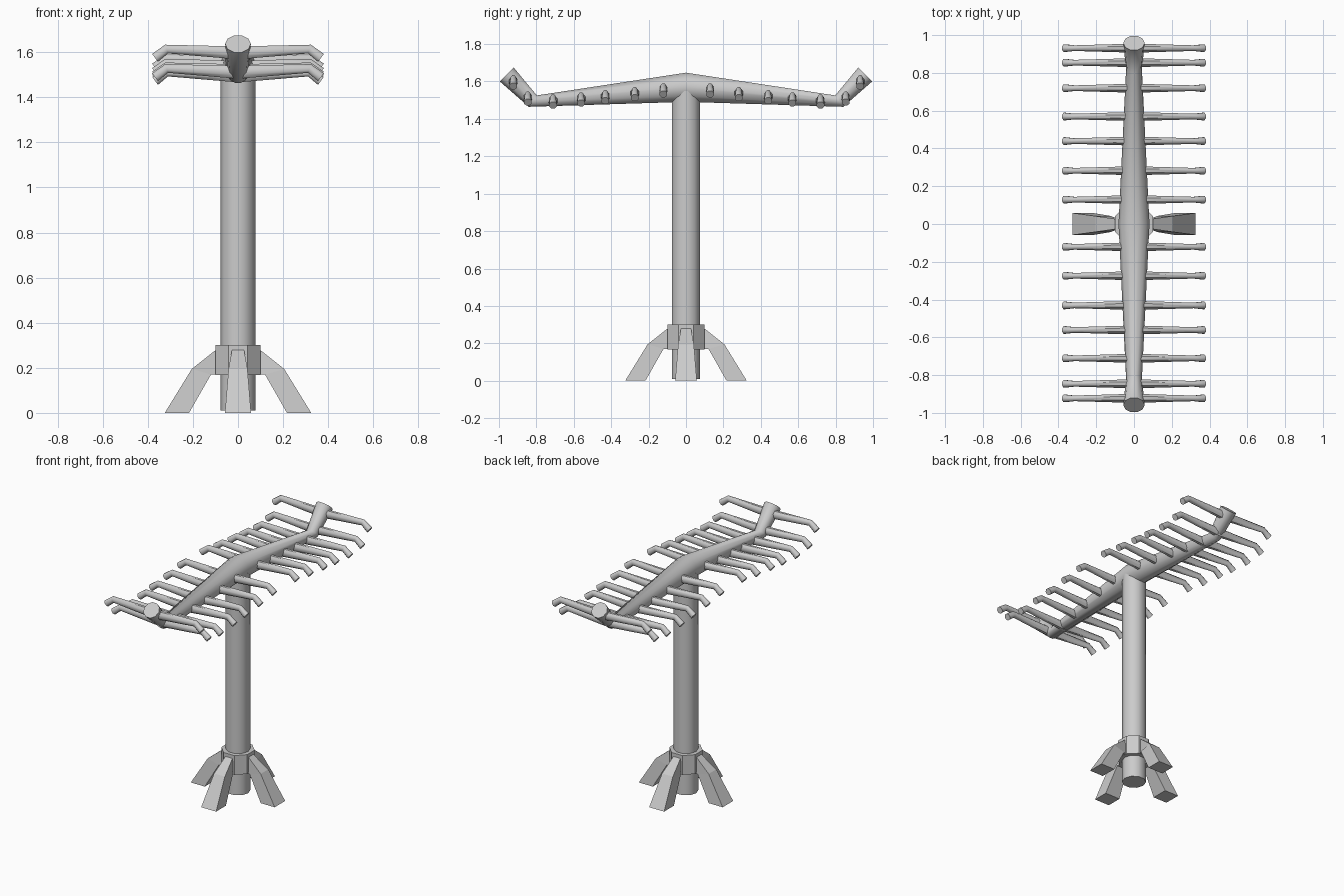
import bpy, bmesh, math
from mathutils import Vector, Matrix

if "Cube" in bpy.data.objects:
    bpy.data.objects.remove(bpy.data.objects["Cube"])


def loft(bm, rings):
    # skin a list of equally sized point rings and cap both ends
    vs = [[bm.verts.new(p) for p in r] for r in rings]
    n = len(vs[0])
    for a, b in zip(vs, vs[1:]):
        for i in range(n):
            j = (i + 1) % n
            bm.faces.new((a[i], a[j], b[j], b[i]))
    bm.faces.new(vs[0])
    bm.faces.new(vs[-1])


def ring(center, u, v, n, start=0.0):
    # ellipse of n points spanned by half-axes u and v
    c, u, v = Vector(center), Vector(u), Vector(v)
    angs = [start + math.tau * i / n for i in range(n)]
    return [c + u * math.cos(a) + v * math.sin(a) for a in angs]


def finish(name, bm, smooth=0):
    bmesh.ops.recalc_face_normals(bm, faces=bm.faces)
    me = bpy.data.meshes.new(name)
    bm.to_mesh(me)
    bm.free()
    ob = bpy.data.objects.new(name, me)
    bpy.context.collection.objects.link(ob)
    if smooth:
        bpy.ops.object.select_all(action='DESELECT')
        ob.select_set(True)
        bpy.context.view_layer.objects.active = ob
        bpy.ops.object.shade_smooth_by_angle(angle=math.radians(smooth))
    return ob


# upright column
bm = bmesh.new()
loft(bm, [ring((0, 0, z), (0.078, 0, 0), (0, 0.078, 0), 10) for z in (0.01, 1.55)])
finish("column", bm, 50)

# octagonal collar around the foot
bm = bmesh.new()
R = 0.1 / math.cos(math.pi / 8)
loft(bm, [ring((0, 0, z), (R, 0, 0), (0, R, 0), 8, math.pi / 8) for z in (0.167, 0.302)])
finish("collar", bm)

# four splayed legs: (outer x, outer z, inner x, inner z, half width)
LEG = [(0.085, 0.29, 0.085, 0.17, 0.025),
       (0.205, 0.195, 0.12, 0.17, 0.042),
       (0.325, 0.0, 0.217, 0.0, 0.058)]
for k in range(4):
    bm = bmesh.new()
    loft(bm, [[Vector(p) for p in ((ox, -w, oz), (ox, w, oz), (ix, w, iz), (ix, -w, iz))]
              for ox, oz, ix, iz, w in LEG])
    bm.transform(Matrix.Rotation(k * math.pi / 2, 4, 'Z'))
    finish(f"leg_{k + 1}", bm)

# cross beam with upturned ends: (y, z, half width, section axis y, section axis z)
HALF = [(0.958, 1.637, 0.057, -0.039, 0.039),
        (0.819, 1.495, 0.042, -0.0225, 0.032)]
bm = bmesh.new()
rings = [ring((0, y, z), (w, 0, 0), (0, a, b), 10) for y, z, w, a, b in HALF]
rings.append(ring((0, 0, 1.569), (0.082, 0, 0), (0, 0, 0.082), 10))
rings += [ring((0, -y, z), (w, 0, 0), (0, -a, b), 10) for y, z, w, a, b in reversed(HALF)]
loft(bm, rings)
finish("beam", bm, 50)

# hanging pegs on both sides: (y, height of the elbow top)
PEGS = [(0.927, 1.636), (0.85, 1.55), (0.715, 1.534), (0.565, 1.545),
        (0.435, 1.557), (0.278, 1.573), (0.125, 1.593)]
# peg path: (x, z, half width, section axis x, section axis z)
PATH = [(0.0, -0.039, 0.026, 0, 0.031),
        (0.317, -0.022, 0.016, 0.007, 0.021),
        (0.368, -0.061, 0.022, 0.014, 0.019)]
count = 0
for y, top in PEGS:
    for sy in (1, -1):
        for sx in (1, -1):
            count += 1
            bm = bmesh.new()
            loft(bm, [ring((sx * x, sy * y + 0.004, top + z), (0, w, 0), (sx * a, 0, b), 8, math.pi / 8)
                      for x, z, w, a, b in PATH])
            finish(f"peg_{count}", bm, 50)
